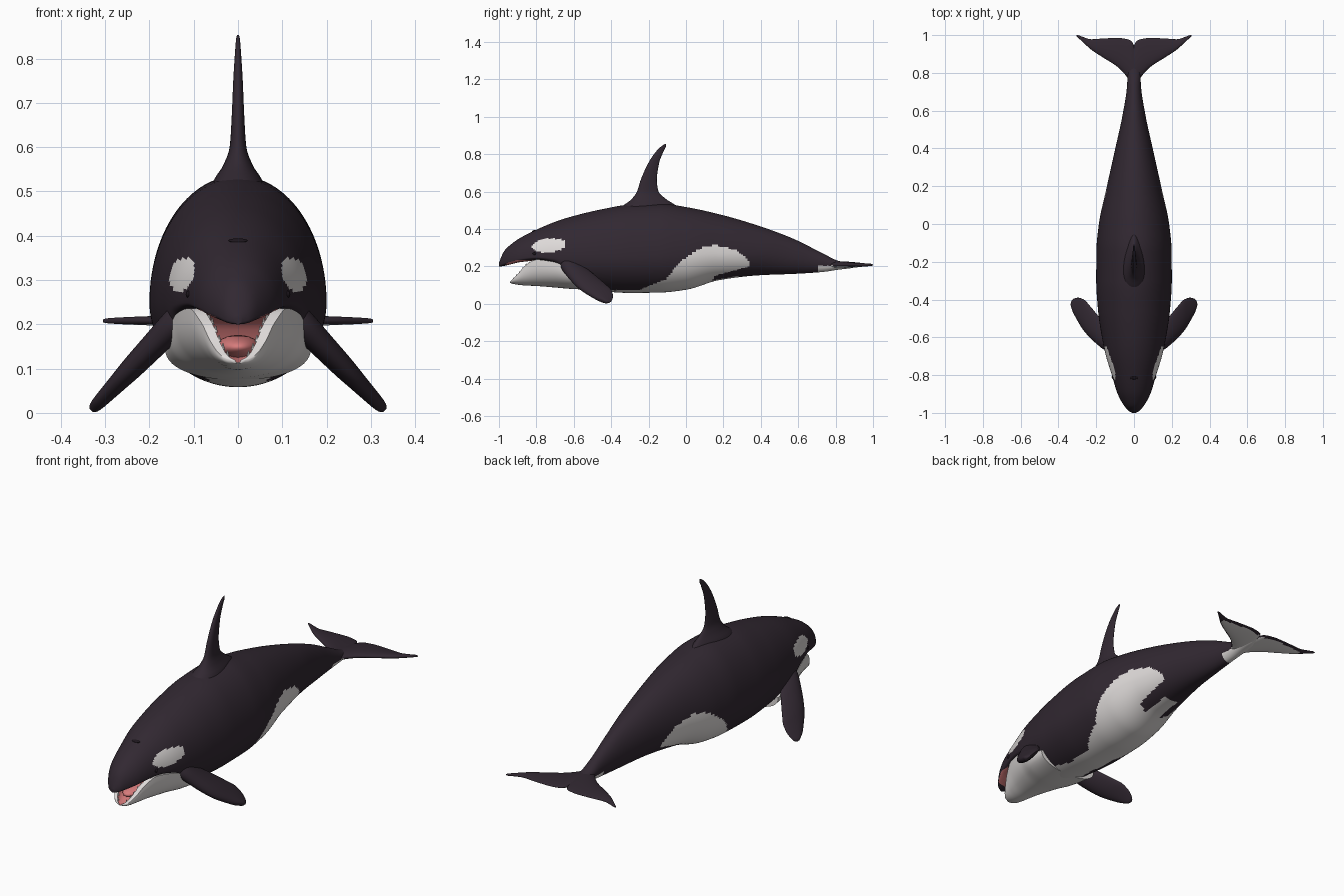
import bpy, bmesh, math
from mathutils import Vector

if "Cube" in bpy.data.objects:
    bpy.data.objects.remove(bpy.data.objects["Cube"])


def material(name, rgb):
    m = bpy.data.materials.new(name)
    m.diffuse_color = (*rgb, 1)
    m.use_nodes = True
    m.node_tree.nodes["Principled BSDF"].inputs["Base Color"].default_value = m.diffuse_color
    return m


BLACK = material("plum black", (0.031, 0.021, 0.031))
WHITE = material("off white", (0.74, 0.71, 0.70))
PINK = material("mouth pink", (0.68, 0.20, 0.20))
DARK = material("deep black", (0.012, 0.008, 0.012))


def curve(rows):
    """Smooth monotone interpolation of table rows; first column is the key."""
    xs = [r[0] for r in rows]
    n, cols = len(rows), len(rows[0])
    tangents = []
    for c in range(1, cols):
        d = [(rows[i + 1][c] - rows[i][c]) / (xs[i + 1] - xs[i]) for i in range(n - 1)]
        t = [d[0]]
        for a, b in zip(d, d[1:]):
            t.append(2 * a * b / (a + b) if a * b > 0 else 0)
        tangents.append(t + [d[-1]])

    def f(x):
        i = max(j for j in range(n - 1) if xs[j] <= max(x, xs[0]))
        h = xs[i + 1] - xs[i]
        u = (x - xs[i]) / h
        out = []
        for c in range(1, cols):
            p, q = rows[i][c], rows[i + 1][c]
            a, b = tangents[c - 1][i] * h, tangents[c - 1][i + 1] * h
            out.append((2*u**3 - 3*u*u + 1)*p + (u**3 - 2*u*u + u)*a
                       + (3*u*u - 2*u**3)*q + (u**3 - u*u)*b)
        return out
    return f


def line(pts, x):
    """Piecewise straight interpolation."""
    for (a, p), (b, q) in zip(pts, pts[1:]):
        if a <= x <= b:
            return p + (q - p) * (x - a) / (b - a)
    return pts[0][1] if x < pts[0][0] else pts[-1][1]


def loft(name, rings, mats, rule=None, angle=60):
    """Skin closed rings of points; rule(centre, normal, column) picks a material."""
    bm = bmesh.new()
    tag = bm.faces.layers.int.new("column")
    vr = [[bm.verts.new(p) for p in r] for r in rings]
    n = len(vr[0])
    for a, b in zip(vr, vr[1:]):
        for i in range(n):
            f = bm.faces.new((a[i], a[(i + 1) % n], b[(i + 1) % n], b[i]))
            f[tag] = i
    bm.faces.new(vr[0])
    bm.faces.new(vr[-1])
    bmesh.ops.recalc_face_normals(bm, faces=bm.faces)
    bm.normal_update()
    if rule:
        for f in bm.faces:
            f.material_index = rule(f.calc_center_median(), f.normal, f[tag])
    bm.faces.layers.int.remove(tag)
    me = bpy.data.meshes.new(name)
    bm.to_mesh(me)
    bm.free()
    ob = bpy.data.objects.new(name, me)
    bpy.context.collection.objects.link(ob)
    for m in mats:
        me.materials.append(m)
    smooth(ob, angle)
    return ob


def smooth(ob, angle=60):
    bpy.ops.object.select_all(action='DESELECT')
    ob.select_set(True)
    bpy.context.view_layer.objects.active = ob
    bpy.ops.object.shade_smooth_by_angle(angle=math.radians(angle))


# Body and upper head: y, top, bottom, widest height, half width, underside squareness
body_at = curve([
    (-1.0, .218, .200, .210, .008, .6), (-.99, .245, .200, .215, .028, .6),
    (-.97, .285, .203, .225, .046, .6), (-.93, .322, .213, .236, .072, .5),
    (-.89, .350, .222, .245, .090, .5), (-.80, .396, .230, .255, .117, .5),
    (-.70, .438, .205, .255, .148, .5), (-.62, .464, .090, .250, .166, 1),
    (-.46, .503, .068, .250, .190, 1), (-.30, .530, .058, .250, .200, 1),
    (-.14, .536, .060, .255, .199, 1), (0, .517, .075, .260, .186, 1),
    (.18, .478, .127, .270, .148, 1), (.40, .413, .153, .270, .099, 1),
    (.58, .345, .160, .245, .060, 1), (.73, .270, .170, .220, .037, 1),
    (.82, .228, .183, .207, .033, 1), (.88, .217, .190, .206, .028, 1),
    (.93, .211, .201, .206, .010, 1)])

UPPER = [(-.7, .2), (-.62, .16), (-.5, .09), (-.4, .073), (-.25, .075), (-.11, .13),
         (-.03, .225), (.03, .27), (.075, .295), (.155, .315), (.26, .29),
         (.32, .25), (.34, .22), (.345, 0)]
LOWER = [(.08, .0), (.155, .15), (.26, .178), (.34, .2)]


def body_rule(c, n, col):
    x, y, z = abs(c.x), c.y, c.z
    if y < -.6 and z < .235 and x < .1 and (n.z < -.5 or n.y < -.6) and y > -.96:
        return 2                                            # palate and throat
    eye = ((y + .733) / .09) ** 2 + ((z - .312 - .08 * (y + .733)) / .037) ** 2
    if eye ** 1.0 < 1 and x > .05:
        return 1                                            # eye patch
    if y > .70 and n.z < -.25:
        return 1                                            # tail stock underside
    if -.7 < y < .345 and z < line(UPPER, y):
        if z > line(LOWER, y) or (x < .04 and y < .28):
            return 1                                        # belly and flank lobes
    return 0


N, M = 112, 190
rings = []
for k in range(M + 1):
    u = k / M
    y = -1 + 1.93 * (u * .75 + .25 * u * u if u > .05 else u * u * 15.25)
    top, bot, mid, hw, p = body_at(y)
    ring = []
    for i in range(N):
        a = 2 * math.pi * i / N
        s = math.sin(a)
        z = mid + (top - mid) * s if s >= 0 else mid - (mid - bot) * (-s) ** p
        ring.append((hw * math.cos(a), y, z))
    rings.append(ring)
loft("body", rings, [BLACK, WHITE, PINK], body_rule)

# Lower jaw, an open trough: y, half width, rim height, bottom, lip width
jaw_at = curve([
    (-.94, .012, .119, .112, .006), (-.93, .036, .128, .108, .014),
    (-.90, .060, .158, .102, .020), (-.86, .083, .204, .098, .024),
    (-.80, .110, .236, .095, .026), (-.70, .141, .222, .087, .026),
    (-.62, .157, .180, .080, .026), (-.50, .165, .150, .074, .026)])
rings = []
for k in range(49):
    y = -.94 + .44 * (k / 48) ** 1.4
    hw, rim, bot, lip = jaw_at(y)
    arc = [math.pi * i / 28 for i in range(29)]
    ring = [(hw * math.cos(a), y, rim - (rim - bot) * math.sin(a) ** .8) for a in arc]
    ring += [(-(hw - lip) * math.cos(a), y, rim - (rim - bot) * .75 * math.sin(a)) for a in arc]
    rings.append(ring)
loft("lower_jaw", rings, [WHITE, PINK],
     lambda c, n, col: 1 if 29 <= col <= 56 else 0)


# Fins: stations of (span, leading y, trailing y, half thickness)
def blade(name, rows, origin, span, normal, mats, rule=None):
    f, o, s, n = curve(rows), Vector(origin), Vector(span), Vector(normal)
    rings = []
    for k in range(41):
        t = rows[0][0] + (rows[-1][0] - rows[0][0]) * (1 - (1 - k / 40) ** 1.4)
        lead, trail, thick = f(t)
        ring = []
        for i in range(32):
            a = 2 * math.pi * i / 32
            q = math.cos(a)
            y = (lead + trail) / 2 - q * (trail - lead) / 2
            w = thick * math.sin(a) * (1 + .35 * q)
            ring.append(o + s * t + n * w + Vector((0, y, 0)))
        rings.append(ring)
    return loft(name, rings, mats, rule)


blade("dorsal_fin", [
    (.49, -.38, -.03, .065), (.53, -.33, -.06, .050), (.555, -.295, -.10, .034),
    (.60, -.262, -.147, .018), (.66, -.243, -.156, .014), (.755, -.20, -.143, .010),
    (.82, -.155, -.118, .006), (.845, -.128, -.107, .004), (.853, -.114, -.107, .002)],
    (0, 0, 0), (0, 0, 1), (1, 0, 0), [BLACK])

FLIPPER = [(-.06, -.68, -.58, .032), (0, -.67, -.545, .031), (.0625, -.64, -.49, .028),
           (.14, -.59, -.425, .024), (.174, -.562, -.40, .021), (.22, -.51, -.39, .017),
           (.25, -.47, -.395, .014), (.265, -.44, -.405, .010), (.27, -.43, -.415, .005)]
FLUKE = [(0, .72, .945, .019), (.012, .735, .968, .018), (.035, .775, .978, .016),
         (.085, .83, .985, .013), (.165, .882, .982, .011), (.225, .922, .978, .009),
         (.27, .962, .99, .007), (.298, .988, 1.0, .005), (.305, .994, 1.0, .003)]
fluke_at = curve(FLUKE)


def fluke_rule(c, n, col):
    lead, trail, _ = fluke_at(min(abs(c.x), .305))
    inside = lead + .008 < c.y < trail - .014 or (abs(c.x) < .04 and c.y < trail - .014)
    return 1 if n.z < -.2 and abs(c.x) < .245 and inside else 0


for side, sx in (("left", -1), ("right", 1)):
    blade(side + "_flipper", FLIPPER, (.145 * sx, 0, .2), (.69 * sx, 0, -.72),
          (.72 * sx, 0, .69), [BLACK])
    blade(side + "_fluke", FLUKE, (0, 0, .208), (sx, 0, 0), (0, 0, 1),
          [BLACK, WHITE], fluke_rule)


# Small rounded details
def ball(name, loc, scale, mat):
    bpy.ops.mesh.primitive_uv_sphere_add(segments=20, ring_count=12, radius=1, location=loc)
    ob = bpy.context.object
    ob.name, ob.scale = name, scale
    ob.data.materials.append(mat)
    smooth(ob)
    return ob


ball("tongue", (0, -.79, .148), (.05, .11, .028), PINK)
hole = ball("blowhole", (0, -.815, .389), (.022, .008, .004), DARK)
hole.rotation_euler.x = math.radians(26)
for sx in (-1, 1):
    ball("eye", (.112 * sx, -.81, .268), (.006, .010, .008), DARK)

# Lower teeth along the inside of the jaw rim
for k in range(8):
    y = -.927 + .017 * k
    hw, rim, bot, lip = jaw_at(y)
    for sx in (-1, 1):
        bpy.ops.mesh.primitive_cone_add(vertices=8, radius1=.005, radius2=.001, depth=.016,
                                        location=(sx * (hw - lip * 1.05), y + .004, rim + .002))
        bpy.context.object.name = "tooth"
        bpy.context.object.data.materials.append(WHITE)
